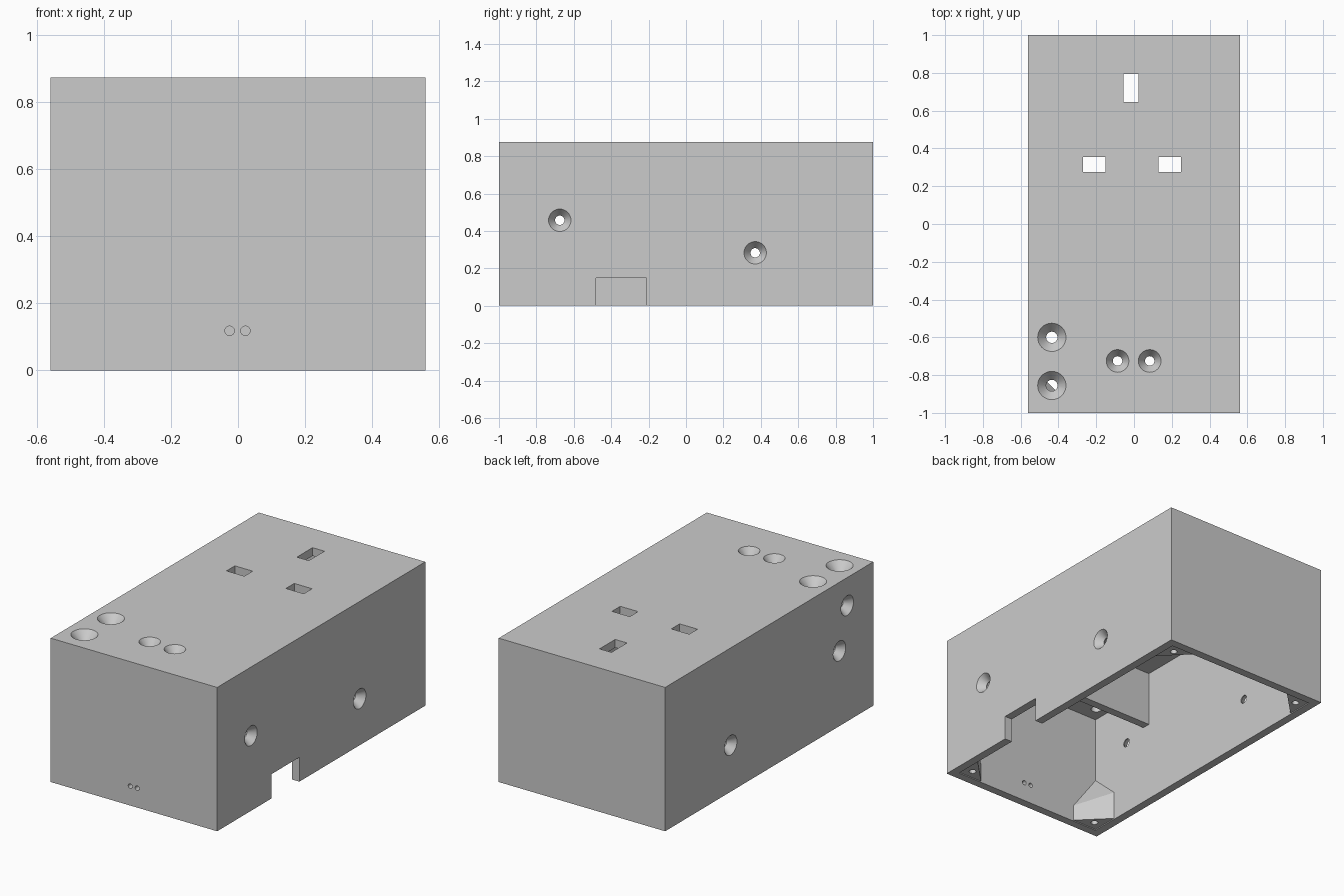
import bpy
import bmesh
import math
from mathutils import Matrix, Vector

if "Cube" in bpy.data.objects:
    bpy.data.objects.remove(bpy.data.objects["Cube"], do_unlink=True)

grey = bpy.data.materials.new("light_grey_plastic")
grey.use_nodes = True
colour = (0.6, 0.6, 0.6, 1)
grey.diffuse_color = colour
grey.node_tree.nodes["Principled BSDF"].inputs["Base Color"].default_value = colour

W, L, H = 0.56, 1.0, 0.875     # half width, half length, height
T = 0.05                       # wall thickness
IX, IY = W - T, L - T


def make(name, bm):
    bmesh.ops.recalc_face_normals(bm, faces=bm.faces)
    mesh = bpy.data.meshes.new(name)
    bm.to_mesh(mesh)
    bm.free()
    mesh.materials.append(grey)
    obj = bpy.data.objects.new(name, mesh)
    bpy.context.collection.objects.link(obj)
    return obj


def box(name, x0, x1, y0, y1, z0, z1):
    bm = bmesh.new()
    bmesh.ops.create_cube(bm, size=1)
    bmesh.ops.scale(bm, vec=(x1 - x0, y1 - y0, z1 - z0), verts=bm.verts)
    bmesh.ops.translate(bm, vec=((x0 + x1) / 2, (y0 + y1) / 2, (z0 + z1) / 2),
                        verts=bm.verts)
    return make(name, bm)


def drill(start, inward, mouth, bore, sink, depth):
    """Turned cutter: a cone from mouth to bore radius, then a straight bore."""
    inward = Vector(inward)
    turn = inward.to_track_quat('Z', 'Y').to_matrix().to_4x4()
    over = 0.01
    flare = mouth + (mouth - bore) * over / sink
    bm = bmesh.new()
    rings = []
    for r, z in ((flare, -over), (bore, sink), (bore, depth)):
        ring = bmesh.ops.create_circle(bm, segments=32, radius=r)["verts"]
        bmesh.ops.translate(bm, vec=(0, 0, z), verts=ring)
        rings.append(ring)
    for low, high in zip(rings, rings[1:]):
        for i in range(32):
            j = (i + 1) % 32
            bm.faces.new((low[i], low[j], high[j], high[i]))
    bm.faces.new(rings[0])
    bm.faces.new(rings[-1])
    bm.transform(Matrix.Translation(start) @ turn)
    return make("drill_cutter", bm)


def cut(target, cutter):
    cutter.hide_render = True
    mod = target.modifiers.new("cut", 'BOOLEAN')
    mod.operation = 'DIFFERENCE'
    mod.solver = 'EXACT'
    mod.object = cutter
    bpy.ops.object.select_all(action='DESELECT')
    bpy.context.view_layer.objects.active = target
    target.select_set(True)
    bpy.ops.object.modifier_apply(modifier=mod.name)
    bpy.data.objects.remove(cutter, do_unlink=True)


def smooth(obj):
    bpy.ops.object.select_all(action='DESELECT')
    bpy.context.view_layer.objects.active = obj
    obj.select_set(True)
    bpy.ops.object.shade_smooth_by_angle(angle=math.radians(30))


# Enclosure, open underneath; the cavities leave a hanging divider
shell = box("enclosure", -W, W, -L, L, 0, H)
cut(shell, box("cavity", -IX, IX, -IY, IY, -0.1, 0.49))
cut(shell, box("front_cavity", -IX, IX, -IY, -0.525, 0.3, 0.73))
cut(shell, box("rear_cavity", -IX, IX, -0.475, IY, 0.3, 0.825))

# Slots in the top
for x, y, w, d in ((-0.015, 0.72, 0.08, 0.15), (-0.21, 0.315, 0.12, 0.08),
                   (0.19, 0.315, 0.12, 0.08)):
    cut(shell, box("slot", x - w / 2, x + w / 2, y - d / 2, y + d / 2, 0.78, 1))

# Countersunk holes in the top
for x, y, mouth, bore in ((-0.435, -0.6, 0.075, 0.03), (-0.435, -0.855, 0.075, 0.03),
                          (-0.087, -0.725, 0.06, 0.025), (0.083, -0.725, 0.06, 0.025)):
    cut(shell, drill((x, y, H), (0, 0, -1), mouth, bore, 0.05, 0.2))

# Countersunk holes in the sides
for side, y, z in ((1, -0.675, 0.457), (1, 0.37, 0.283), (-1, -0.675, 0.457),
                   (-1, 0.37, 0.283), (-1, -0.75, 0.705)):
    cut(shell, drill((side * W, y, z), (-side, 0, 0), 0.06, 0.025, 0.045, 0.08))

# Small front holes and the side notch
for x in (-0.025, 0.022):
    cut(shell, drill((x, -L, 0.118), (0, 1, 0), 0.014, 0.014, 0.03, 0.08))
cut(shell, box("notch", IX - 0.03, W + 0.1, -0.48, -0.21, -0.1, 0.148))
smooth(shell)

# Tapered screw bosses in the four corners
for side, sx in (("left", 1), ("right", -1)):
    for end, sy in (("front", -1), ("back", 1)):
        cx, cy, leg, bite = IX, IY, 0.17, 0.005
        outline = ((cx + bite, cy + bite, 0.34), (cx - leg, cy + bite, 0.1),
                   (cx + bite, cy - leg, 0.18))
        bm = bmesh.new()
        for x, y, top in outline:
            for z in (0.006, top):
                bm.verts.new((sx * x, sy * y, z))
        bmesh.ops.convex_hull(bm, input=bm.verts)
        boss = make(f"{end}_{side}_boss", bm)
        cut(boss, drill((sx * (W - 0.105), sy * (L - 0.105), 0.006), (0, 0, 1),
                        0.02, 0.02, 0.02, 0.08))
        smooth(boss)
